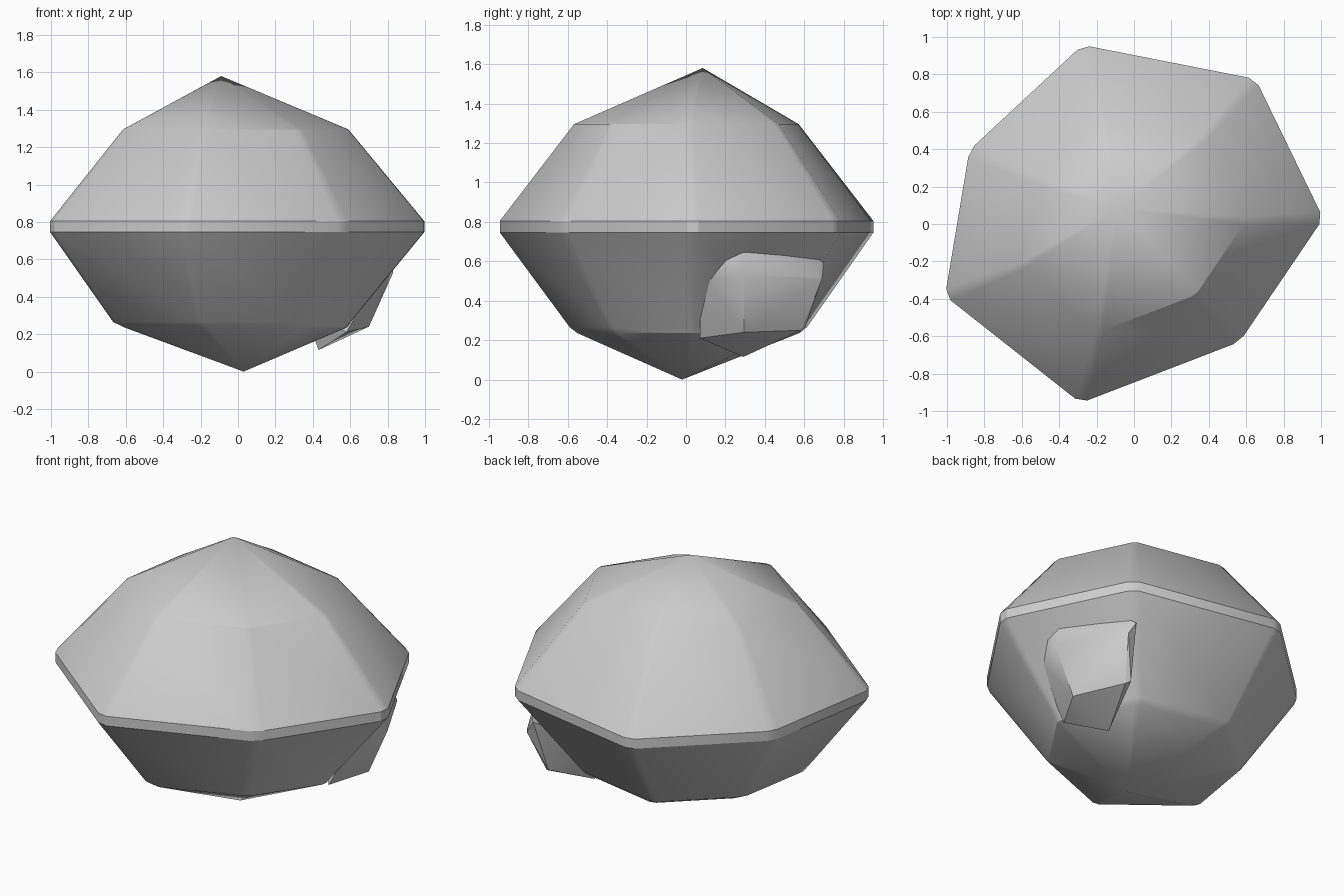
import bpy, bmesh
from mathutils import Vector

if "Cube" in bpy.data.objects:
    bpy.data.objects.remove(bpy.data.objects["Cube"])


def finish(name, bm):
    bmesh.ops.recalc_face_normals(bm, faces=bm.faces[:])
    mesh = bpy.data.meshes.new(name)
    bm.to_mesh(mesh)
    bm.free()
    obj = bpy.data.objects.new(name, mesh)
    bpy.context.collection.objects.link(obj)
    bpy.ops.object.select_all(action='DESELECT')
    obj.select_set(True)
    bpy.context.view_layer.objects.active = obj
    bpy.ops.object.shade_smooth_by_angle(angle=0.5236)
    return obj


def chamfer(corners, d):
    # replace every corner with two points
    pts = []
    for i, c in enumerate(corners):
        c = Vector(c)
        for other in (corners[i - 1], corners[(i + 1) % len(corners)]):
            pts.append(c + (Vector(other) - c).normalized() * d)
    return pts


# Irregular seven-sided outline
outline = chamfer([(-0.275, 0.957), (0.65, 0.775), (1.012, 0.03), (0.565, -0.63),
                   (-0.285, -0.957), (-1.01, -0.385), (-0.88, 0.395)], 0.037)

# Main stone: rings of (scale, z, x shift, y shift), closed by two apexes
rings = [(0.595, 0.236, -0.01, 0.01), (0.635, 0.265, -0.03, 0.01),
         (1.0, 0.745, 0, 0), (1.0, 0.805, 0, 0), (0.602, 1.295, -0.01, 0)]
bm = bmesh.new()
loops = [[bm.verts.new((p.x * s + dx, p.y * s + dy, z)) for p in outline]
         for s, z, dx, dy in rings]
bottom = bm.verts.new((0.03, -0.02, 0.0))
top = bm.verts.new((-0.09, 0.085, 1.58))
n = len(outline)
for i in range(n):
    j = (i + 1) % n
    for a, b in zip(loops, loops[1:]):
        bm.faces.new((a[i], a[j], b[j], b[i]))
    bm.faces.new((bottom, loops[0][i], loops[0][j]))
    bm.faces.new((top, loops[-1][i], loops[-1][j]))
finish("main_stone", bm)

# Small faceted lump growing from the lower right side
lump = [(0.83, 0.295, 0.53), (0.635, 0.665, 0.52), (0.62, 0.69, 0.51),
        (0.70, 0.295, 0.24), (0.555, 0.585, 0.25), (0.53, 0.605, 0.265),
        (0.43, 0.29, 0.115), (0.80, 0.29, 0.655), (0.59, 0.68, 0.607), (0.57, 0.70, 0.59),
        (0.58, 0.07, 0.21), (0.63, 0.07, 0.30), (0.77, 0.12, 0.50), (0.81, 0.20, 0.61),
        (0.35, 0.30, 0.35)]
bm = bmesh.new()
for p in lump:
    bm.verts.new(p)
bmesh.ops.convex_hull(bm, input=bm.verts[:])
finish("side_lump", bm)
